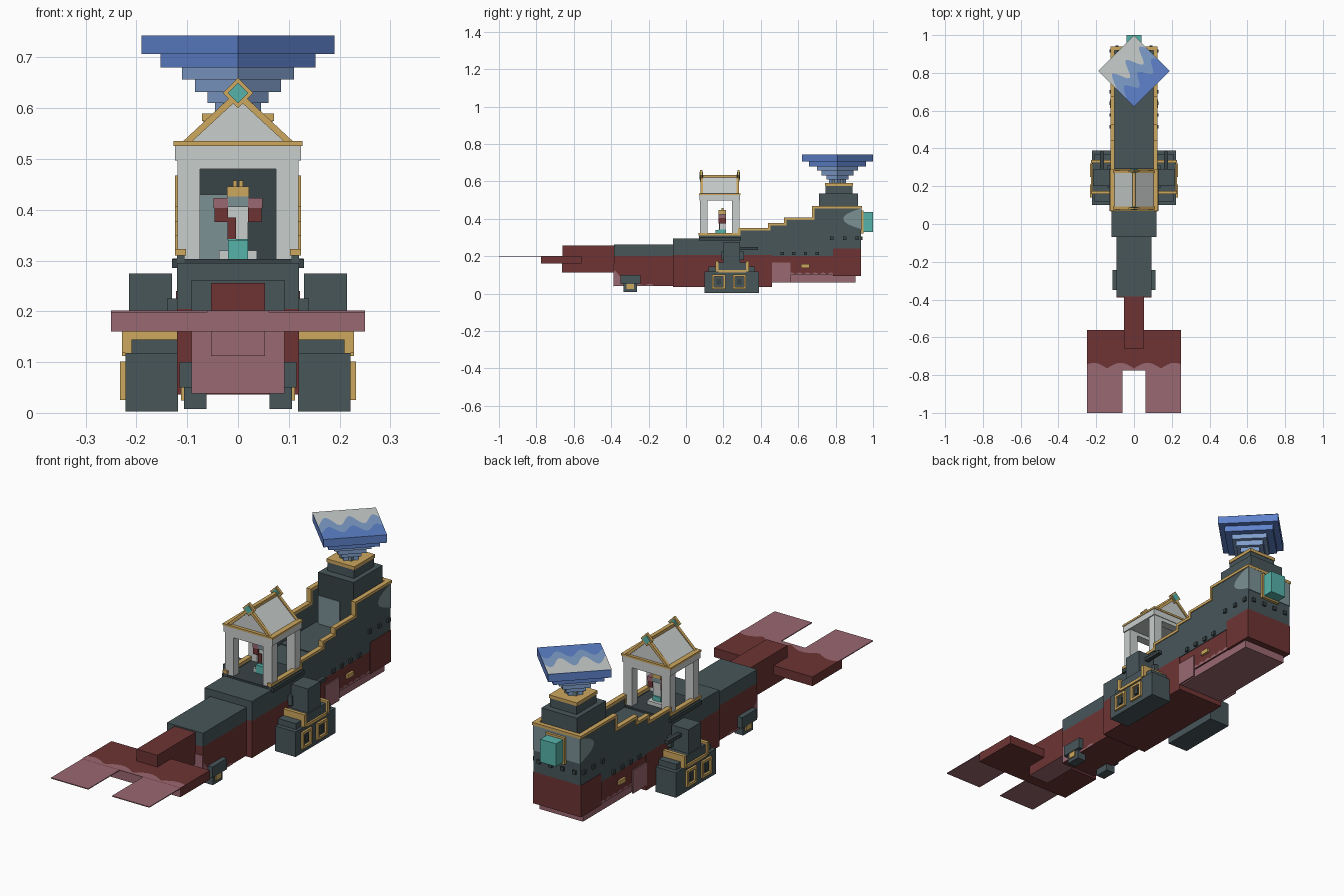
import bpy, bmesh, math
from mathutils import Vector, Matrix

if "Cube" in bpy.data.objects:
    bpy.data.objects.remove(bpy.data.objects["Cube"])


def material(name, hexa):
    lin = [((int(hexa[i:i + 2], 16) / 255 + 0.055) / 1.055) ** 2.4 for i in (0, 2, 4)]
    m = bpy.data.materials.new(name)
    m.diffuse_color = (*lin, 1)
    m.use_nodes = True
    m.node_tree.nodes["Principled BSDF"].inputs["Base Color"].default_value = m.diffuse_color
    return m


SLATE = material("slate", "48565A")
RED = material("dark_red", "6E3434")
PINK = material("dusty_pink", "9A6871")
GOLD = material("gold", "CDA75E")
WHITE = material("pale_stone", "C9CFCD")
BLUE = material("water_blue", "5E82CC")
LIGHT = material("light_blue", "7F9ECB")
TEAL = material("teal", "56B3AA")
GREY = material("grey_teal", "7C9195")
DARK = material("dark_slate", "394346")


def finish(name, bm, mats):
    me = bpy.data.meshes.new(name)
    bm.to_mesh(me)
    bm.free()
    for m in mats:
        me.materials.append(m)
    ob = bpy.data.objects.new(name, me)
    bpy.context.collection.objects.link(ob)
    return ob


def box(name, x, y, z, mat, alt=None, rule=None, turn=0.0, axis='Z'):
    """Box from ranges; faces passing rule(normal) take the alt colour."""
    bm = bmesh.new()
    bmesh.ops.create_cube(bm, size=1)
    size = [r[1] - r[0] for r in (x, y, z)]
    mid = [(r[0] + r[1]) / 2 for r in (x, y, z)]
    bmesh.ops.scale(bm, vec=size, verts=bm.verts)
    bmesh.ops.rotate(bm, matrix=Matrix.Rotation(turn, 3, axis), verts=bm.verts)
    bmesh.ops.translate(bm, vec=mid, verts=bm.verts)
    bm.normal_update()
    if alt:
        for f in bm.faces:
            f.material_index = int(rule(f.normal))
    return finish(name, bm, [mat, alt] if alt else [mat])


def pair(name, x, y, z, mat):
    box(name + "_right", x, y, z, mat)
    box(name + "_left", (-x[1], -x[0]), y, z, mat)


def prism(name, pts, axis, lo, hi, mat):
    """Extrude a 2D outline along x or y."""
    bm = bmesh.new()
    put = (lambda p: (lo, *p)) if axis == 'x' else (lambda p: (p[0], lo, p[1]))
    f = bm.faces.new([bm.verts.new(put(p)) for p in pts])
    r = bmesh.ops.extrude_face_region(bm, geom=[f])
    d = (hi - lo, 0, 0) if axis == 'x' else (0, hi - lo, 0)
    bmesh.ops.translate(bm, vec=d, verts=[v for v in r['geom'] if isinstance(v, bmesh.types.BMVert)])
    bmesh.ops.recalc_face_normals(bm, faces=bm.faces)
    return finish(name, bm, [mat])


def strip(name, at, low, high, t0, t1, out, mat, n=48):
    """Thin painted sheet between two wavy edges."""
    bm = bmesh.new()
    ts = [t0 + (t1 - t0) * i / n for i in range(n + 1)]
    rows = [(bm.verts.new(at(t, low(t))), bm.verts.new(at(t, high(t)))) for t in ts]
    for a, b in zip(rows, rows[1:]):
        f = bm.faces.new((a[0], b[0], b[1], a[1]))
        f.normal_update()
        if f.normal.dot(Vector(out)) < 0:
            f.normal_flip()
    return finish(name, bm, [mat])


down = lambda n: n.z < -0.5

# tail flukes and stem
box("fluke_block", (-.25, .25), (-.775, -.56), (.16, .202), RED, PINK, lambda n: n.y < -.5)
pair("fluke_blade", (.06, .25), (-1, -.775), (.198, .202), PINK)
strip("fluke_marking", lambda t, v: (t, v, .204), lambda t: -.775,
      lambda t: -.765 + .03 * abs(math.sin(t * 22)), -.25, .25, (0, 0, 1), PINK)
box("tail_stem", (-.053, .053), (-.66, -.385), (.112, .256), RED, PINK, down)
box("tail_stem_tip", (-.053, .053), (-.662, -.66), (.112, .16), PINK)

# rear body: red below, slate deck above
box("rear_body", (-.092, .092), (-.385, -.07), (.04, .2), RED)
box("rear_deck", (-.092, .092), (-.385, -.07), (.2, .262), SLATE)
box("rear_end_marking", (-.092, .092), (-.388, -.385), (.038, .16), PINK)
for s in (-1, 1):
    strip("rear_side_marking", lambda t, v: (s * .094, t, v), lambda t: .04,
          lambda t: max(.041, .115 - .38 * (t + .385) + .012 * math.sin(t * 60)),
          -.385, -.17, (s, 0, 0), PINK)

# middle body
box("middle_body", (-.12, .12), (-.07, .46), (.036, .205), RED)
box("middle_deck", (-.12, .12), (-.07, .46), (.205, .295), SLATE)

# bow hull
box("bow_lower", (-.11, .11), (.46, .905), (.06, .1), PINK)
box("bow_red_band", (-.117, .117), (.46, .79), (.098, .2), RED)
box("bow_red_block", (-.122, .122), (.787, .936), (.095, .24), RED)
box("bow_slate_core", (-.12, .12), (.46, .787), (.2, .3), SLATE)
box("bow_front_core", (-.12, .12), (.787, .936), (.24, .3), SLATE)
pair("side_panel", (.117, .123), (.46, .56), (.06, .165), PINK)
pair("side_badge", (.117, .127), (.615, .66), (.138, .158), GOLD)
for s in (-1, 1):
    strip("scallop_marking", lambda t, v: (s * .119, t, v), lambda t: .098,
          lambda t: .102 + .01 * abs(math.sin(t * 75)), .56, .787, (s, 0, 0), PINK)

# stepped bulwarks with gold trim
steps = [(.07, .289, .31), (.289, .449, .337), (.449, .535, .365), (.535, .684, .393), (.684, .936, .455)]
outline = [(.07, .29)]
for a, b, h in steps:
    outline += [(a, h), (b, h)]
outline.append((.936, .29))
prism("bulwark_right", outline, 'x', .105, .12, SLATE)
prism("bulwark_left", outline, 'x', -.12, -.105, SLATE)
box("bow_wall", (-.12, .12), (.92, .936), (.29, .455), SLATE)
previous = None
for a, b, h in steps:
    pair("trim_rail", (.102, .124), (a - .004, b), (h, h + .013), GOLD)
    if previous:
        pair("trim_riser", (.102, .124), (a - .01, a + .003), (previous, h + .013), GOLD)
    previous = h
box("bow_trim", (-.124, .124), (.918, .94), (.455, .468), GOLD)

# rivets along the hull
for y, z in [(.515 + .062 * i, .214) for i in range(4)] + [(.78 + .068 * i, .295) for i in range(3)]:
    pair("rivet", (.12, .129), (y - .009, y + .009), (z - .009, z + .009), DARK)
for x in (-.09, -.03, .03, .09):
    box("bow_rivet", (x - .009, x + .009), (.936, .944), (.286, .304), DARK)

# pale weathering and teal gem on the bow
for s in (-1, 1):
    strip("bow_patch", lambda t, v: (s * .122, t, v),
          lambda t: .4 - .055 * math.sqrt(max(0, (t - .84) / .096)),
          lambda t: .4 + .055 * math.sqrt(max(0, (t - .84) / .096)), .84, .936, (s, 0, 0), GREY, 12)
box("bow_face_patch", (-.12, .12), (.936, .939), (.34, .455), GREY)
box("gem_frame", (-.048, .048), (.936, .95), (.322, .445), GOLD)
box("bow_gem", (-.04, .04), (.95, 1), (.33, .435), TEAL)

# spout tower
box("spout_tower", (-.09, .09), (.71, .92), (.295, .535), SLATE, DARK, lambda n: n.y < -.5)
box("tower_patch", (-.09, .02), (.707, .71), (.3, .43), GREY)
box("tower_collar", (-.068, .068), (.745, .89), (.535, .575), SLATE)
box("tower_collar_trim", (-.071, .071), (.742, .893), (.575, .59), GOLD)
box("spout_neck", (-.03, .03), (.78, .84), (.58, .615), GREY)

# stepped water spout, turned to a diamond
tiers = [(.045, .59, .61, LIGHT), (.06, .61, .632, LIGHT), (.085, .632, .657, LIGHT),
         (.11, .657, .68, LIGHT), (.153, .68, .707, BLUE), (.19, .707, .743, BLUE)]
for r, a, b, m in tiers:
    e = r / math.sqrt(2)
    box("water_tier", (-e, e), (.81 - e, .81 + e), (a, b), m, turn=math.pi / 4)
k, e = math.sqrt(.5), .19 / math.sqrt(2)
for nm, dz, base, amp, m in (("foam_light", .001, -.05, .03, LIGHT), ("foam_white", .002, .03, .04, WHITE)):
    strip(nm, lambda t, v: (k * (t - v), .81 + k * (t + v), .743 + dz),
          lambda t: base + amp * math.sin(t * 62 + 1), lambda t: e, -e, e, (0, 0, 1), m)

# shrine: plinth, pillars, beam, gabled roof
box("shrine_plinth", (-.13, .13), (.07, .295), (.285, .303), DARK)
for y in ((.075, .115), (.245, .285)):
    pair("shrine_pillar", (.075, .119), y, (.3, .5), WHITE)
    box("shrine_lintel", (-.08, .08), y, (.48, .5), WHITE)
box("shrine_beam", (-.124, .124), (.073, .288), (.497, .526), WHITE)
box("shrine_cornice", (-.127, .127), (.07, .291), (.526, .535), GOLD)
prism("shrine_roof", [(-.103, .535), (.103, .535), (0, .628)], 'y', .085, .278, WHITE)
for y in (.078, .27):
    for s in (-1, 1):
        prism("roof_rake", [(s * .108, .535), (s * .09, .535), (0, .618), (0, .636)], 'y', y, y + .014, GOLD)
box("roof_ridge", (-.009, .009), (.078, .284), (.619, .634), GOLD)
for y in (.076, .275):
    box("roof_diamond_frame", (-.021, .021), (y, y + .012), (.609, .651), GOLD, turn=math.pi / 4, axis='Y')
    box("roof_diamond", (-.014, .014), (y - .003, y + .015), (.616, .644), TEAL, turn=math.pi / 4, axis='Y')

# small figure inside the shrine
box("figure_base", (-.037, .037), (.16, .23), (.303, .32), WHITE)
box("figure_skirt", (-.02, .02), (.175, .215), (.32, .342), TEAL)
box("figure_skirt_front", (-.02, .02), (.157, .175), (.303, .34), TEAL)
box("figure_body", (-.02, .02), (.18, .21), (.34, .405), WHITE)
box("figure_sash", (-.021, -.004), (.176, .18), (.34, .385), RED)
pair("figure_arm", (.02, .046), (.175, .215), (.376, .404), RED)
pair("figure_shoulder", (.02, .048), (.175, .215), (.404, .423), PINK)
box("figure_head", (-.022, .022), (.175, .215), (.405, .426), GREY)
box("figure_hat", (-.022, .022), (.175, .215), (.426, .446), GOLD)
pair("figure_hat_point", (.002, .01), (.19, .2), (.446, .458), GOLD)

# side gun housings with gold frames, turrets and barrels
pair("gun_housing", (.118, .222), (.1, .39), (.003, .118), SLATE)
pair("housing_top", (.118, .22), (.163, .335), (.118, .165), SLATE)
pair("housing_front_slope", (.118, .21), (.12, .37), (.118, .145), SLATE)
pair("housing_belt", (.118, .228), (.175, .32), (.112, .126), GOLD)
for y in (.158, .322):
    pair("housing_post", (.118, .228), (y, y + .016), (.118, .175), GOLD)
pair("turret", (.13, .215), (.2, .29), (.165, .275), SLATE)
pair("turret_neck", (.1, .14), (.19, .31), (.18, .225), SLATE)
pair("gun_barrel", (.16, .18), (.29, .385), (.234, .25), DARK)
for y in (.14, .25):
    pair("port_frame_low", (.222, .232), (y, y + .07), (.025, .036), GOLD)
    pair("port_frame_high", (.222, .232), (y, y + .07), (.09, .101), GOLD)
    for a in (y, y + .059):
        pair("port_frame_side", (.222, .232), (a, a + .011), (.036, .09), GOLD)
    pair("port_stud", (.222, .229), (y + .024, y + .046), (.048, .078), DARK)

# rear fins
pair("rear_fin", (.085, .115), (-.35, -.243), (.05, .1), SLATE)
pair("rear_fin_foot", (.062, .106), (-.333, -.263), (.008, .05), SLATE)
pair("rear_fin_badge", (.1, .112), (-.318, -.278), (.024, .05), GOLD)
